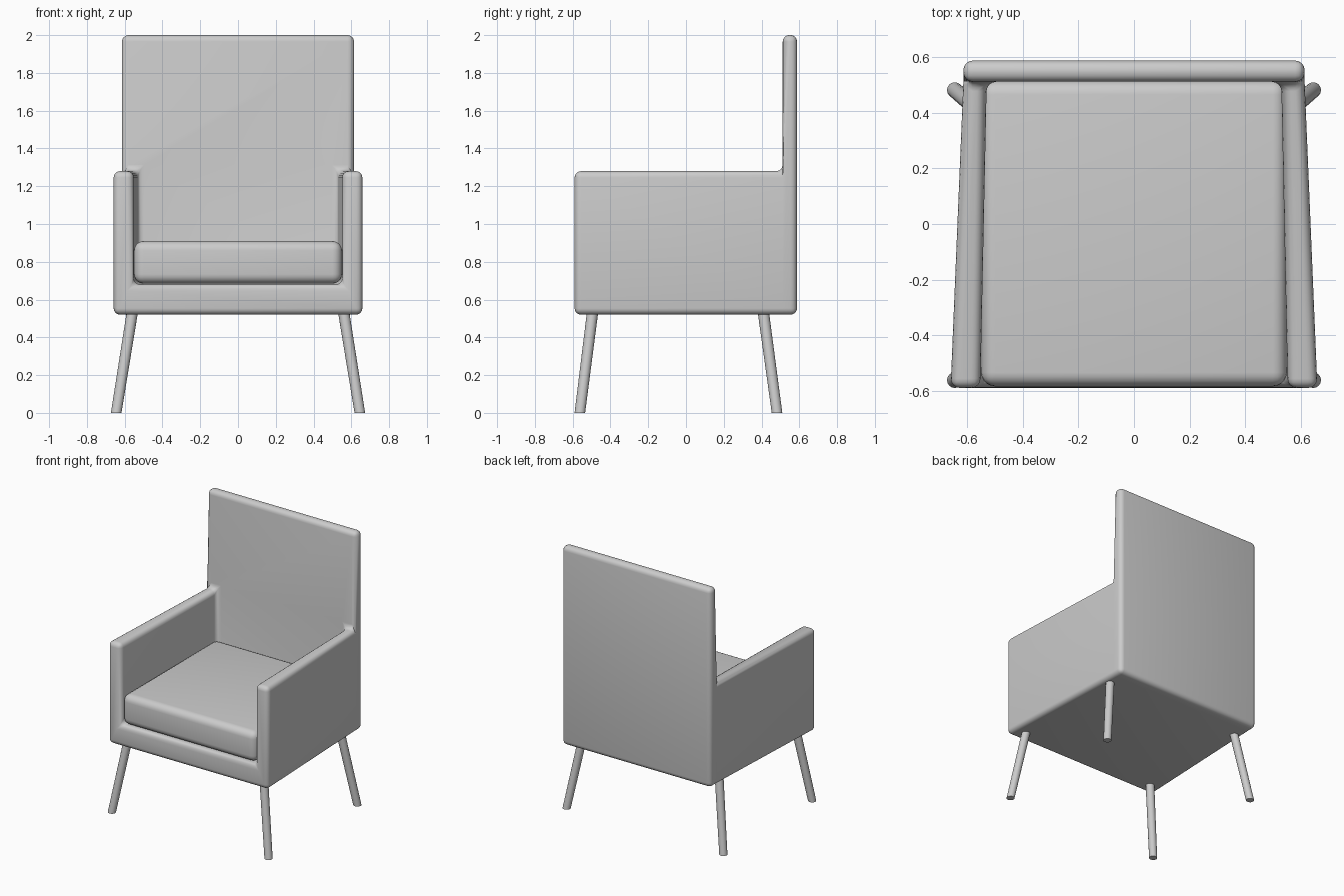
import bpy, bmesh
from math import radians
from mathutils import Vector

cube = bpy.data.objects.get("Cube")
if cube:
    bpy.data.objects.remove(cube, do_unlink=True)

grey = bpy.data.materials.new("light_grey")
grey.use_nodes = True
colour = (0.6, 0.6, 0.6, 1)
grey.diffuse_color = colour
grey.node_tree.nodes["Principled BSDF"].inputs["Base Color"].default_value = colour


def finish(name, bm, bevel=0, segments=4):
    """Turn a bmesh into a smooth-shaded object with rounded edges."""
    bmesh.ops.recalc_face_normals(bm, faces=bm.faces)
    mesh = bpy.data.meshes.new(name)
    bm.to_mesh(mesh)
    bm.free()
    mesh.materials.append(grey)
    obj = bpy.data.objects.new(name, mesh)
    bpy.context.collection.objects.link(obj)
    bpy.ops.object.select_all(action='DESELECT')
    obj.select_set(True)
    bpy.context.view_layer.objects.active = obj
    if bevel:
        mod = obj.modifiers.new("rounded_edges", 'BEVEL')
        mod.width = bevel
        mod.segments = segments
        mod.limit_method = 'ANGLE'
        mod.angle_limit = radians(40)
        bpy.ops.object.modifier_apply(modifier=mod.name)
    bpy.ops.object.shade_smooth_by_angle(angle=radians(40))
    return obj


# Shell: base, arms and tall back as one skin around filled grid cells
front_x = (-0.66, -0.553, 0.553, 0.66)
back_x = (-0.614, -0.53, 0.53, 0.614)
ys = (-0.59, 0.512, 0.588)
zs = (0.52, 0.68, 1.28, 2.0)


def filled(c):
    i, j, k = c
    if not (0 <= i < 3 and 0 <= j < 2 and 0 <= k < 3):
        return False
    return k == 0 or j == 1 or (k == 1 and i != 1)


bm = bmesh.new()
verts = {}


def corner(i, j, k):
    if (i, j, k) not in verts:
        x = front_x[i] if j == 0 else back_x[i]
        verts[i, j, k] = bm.verts.new((x, ys[j], zs[k]))
    return verts[i, j, k]


cells = [(i, j, k) for i in range(3) for j in range(2) for k in range(3)]
for cell in filter(filled, cells):
    for axis in range(3):
        for side in (0, 1):
            near = list(cell)
            near[axis] += 2 * side - 1
            if filled(near):
                continue
            quad = []
            for a, b in ((0, 0), (1, 0), (1, 1), (0, 1)):
                p = list(cell)
                p[axis] += side
                p[(axis + 1) % 3] += a
                p[(axis + 2) % 3] += b
                quad.append(corner(*p))
            bm.faces.new(quad)
# Merge coplanar cell faces so that only real edges remain
bmesh.ops.recalc_face_normals(bm, faces=bm.faces)
bmesh.ops.dissolve_limit(bm, angle_limit=radians(1), verts=bm.verts, edges=bm.edges)
finish("chair_shell", bm, 0.034)

# Seat cushion
bm = bmesh.new()
bmesh.ops.create_cube(bm, size=1)
bmesh.ops.scale(bm, vec=(1.1, 1.1, 0.225), verts=bm.verts)
bmesh.ops.translate(bm, vec=(0, -0.034, 0.797), verts=bm.verts)
finish("seat_cushion", bm, 0.05, 5)


# Splayed legs, sheared so that the feet sit flat
def leg(name, side, top_y, foot_y):
    top = Vector((side * 0.56, top_y, 0.53))
    foot = Vector((side * 0.645, foot_y, 0))
    bm = bmesh.new()
    bmesh.ops.create_cone(bm, cap_ends=True, segments=16,
                          radius1=0.028, radius2=0.03, depth=1)
    for v in bm.verts:
        end = top if v.co.z > 0 else foot
        v.co = Vector((v.co.x, v.co.y, 0)) + end
    finish(name, bm)


for label, side in (("left", 1), ("right", -1)):
    leg("front_" + label + "_leg", side, -0.495, -0.562)
    leg("back_" + label + "_leg", side, 0.41, 0.482)
